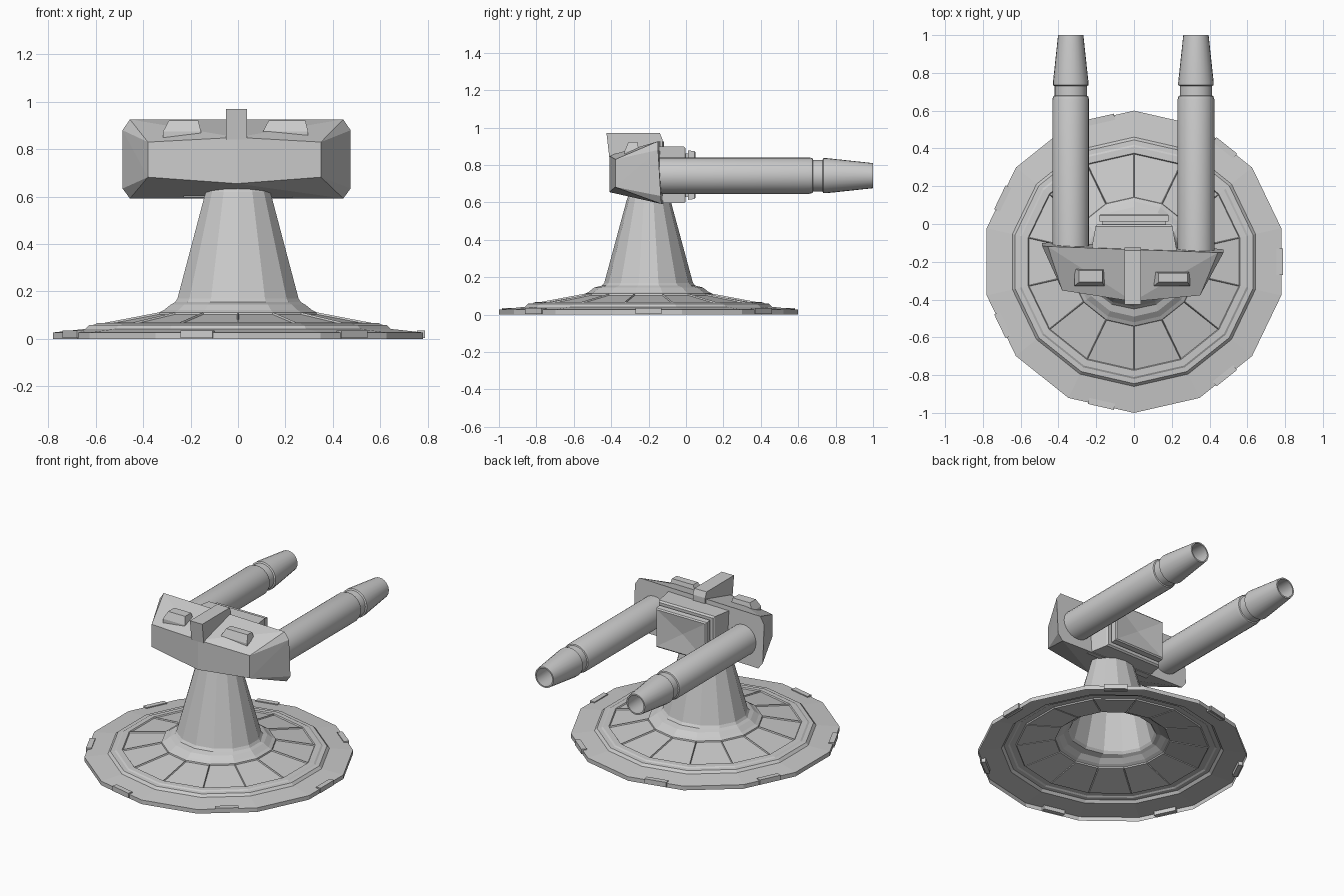
import bpy, bmesh
from math import sin, cos, pi, radians
from mathutils import Matrix, Vector

if "Cube" in bpy.data.objects:
    bpy.data.objects.remove(bpy.data.objects["Cube"])


def finish(bm, name):
    me = bpy.data.meshes.new(name)
    bm.to_mesh(me)
    bm.free()
    ob = bpy.data.objects.new(name, me)
    bpy.context.collection.objects.link(ob)
    return ob


def lathe(bm, profile, sides):
    """Open surface of revolution; profile rows are (x radius, y radius, z), outside to the right."""
    rings = [[bm.verts.new((rx * cos(pi / 2 + 2 * pi * i / sides),
                            ry * sin(pi / 2 + 2 * pi * i / sides), z)) for i in range(sides)]
             for rx, ry, z in profile]
    bands = []
    for a, b in zip(rings, rings[1:]):
        bands.append([bm.faces.new((a[i], a[(i + 1) % sides], b[(i + 1) % sides], b[i]))
                      for i in range(sides)])
    return rings, bands


def hull(name, points):
    bm = bmesh.new()
    for p in points:
        bm.verts.new(p)
    bmesh.ops.convex_hull(bm, input=bm.verts[:])
    bmesh.ops.dissolve_limit(bm, angle_limit=radians(1), verts=bm.verts[:], edges=bm.edges[:])
    bmesh.ops.recalc_face_normals(bm, faces=bm.faces[:])
    return finish(bm, name)


def block(x0, x1, y0, y1, z):
    return [(x, y, z) for x in (x0, x1) for y in (y0, y1)]


# Base disc: 14-sided hollow shell with sunken panels
SIDES, CY = 14, -0.2
disc = [(.8, 0), (.8, .027), (.66, .042), (.645, .058), (.62, .06), (.61, .066), (.575, .068),
        (.34, .112), (.32, .122), (.29, .145)]
bm = bmesh.new()
profile = [(r, r, z) for r, z in disc] + [(.272, .25, .155), (.262, .237, .17)]
_, bands = lathe(bm, profile, SIDES)
bmesh.ops.inset_individual(bm, faces=bands[6], thickness=.008, depth=0)
bmesh.ops.inset_individual(bm, faces=bands[6], thickness=.005, depth=-.008)
finish(bm, "base_disc").location.y = CY

# Pedestal column, slightly oval, running up into the head
bm = bmesh.new()
lathe(bm, [(.262, .237, .17), (.14, .115, .62), (.122, .1, .65), (.1, .085, .7)], SIDES)
finish(bm, "pedestal_column").location.y = CY

# Clamps on every other side of the rim
for k in range(7):
    ob = hull(f"rim_clamp_{k + 1}", block(.755, .788, -.07, .07, .004) + block(.755, .788, -.07, .07, .036))
    ob.location.y = CY
    ob.rotation_euler.z = 2 * pi * k / 7

# Head: chamfered octagon at the back, narrower wedge at the front, slightly skewed
pts = []
for s in (-1, 1):
    for x, z in ((.45, .926), (.481, .88), (.481, .634), (.45, .592)):
        pts.append((s * x - .006, -.135 + .02 * (.926 - z) / .334 - .036 * s * x, z))
    for z in (.83, .682):
        pts.append((s * .365 - .015, -.365 - .036 * s * .365, z))
pts += [(-.005, -.41, .85), (-.005, -.41, .655)]
hull("turret_head", pts)

# Centre fin on the roof
hull("roof_fin", [(x, y, z) for x in (-.051, .038)
                  for y, z in ((-.425, .97), (-.41, .84), (-.14, .97), (-.125, .935), (-.125, .84))])

# Roof pods
for name, x0, x1, y0, y1 in (("left_pod", -.316, -.156, -.328, -.236),
                             ("right_pod", .105, .296, -.328, -.25)):
    hull(name, block(x0, x1, y0, y1, .84) + block(x0, x1, y0, y1, .875)
         + block(x0 + .025, x1 - .012, y0 + .02, y1 - .01, .922))

# Rear housing: stepped block with a shallow sunken pyramid on its end
bm = bmesh.new()
rows = [(-.16, .23, .596, .898), (-.012, .203, .596, .898), (-.002, .196, .605, .888),
        (-.002, .17, .63, .862), (.012, .17, .63, .862), (.012, .183, .614, .878),
        (.045, .183, .618, .874), (.052, .176, .626, .866)]
rings = [[bm.verts.new((x, y, z)) for x, z in ((-w, a), (w, a), (w, b), (-w, b))] for y, w, a, b in rows]
for a, b in zip(rings, rings[1:]):
    for i in range(4):
        bm.faces.new((a[i], a[(i + 1) % 4], b[(i + 1) % 4], b[i]))
bm.faces.new(rings[0])
apex = bm.verts.new((0, .035, .746))
for i in range(4):
    bm.faces.new((rings[-1][i], rings[-1][(i + 1) % 4], apex))
bmesh.ops.recalc_face_normals(bm, faces=bm.faces[:])
finish(bm, "rear_housing")

# Twin barrels with neck, tapered muzzle and bore
barrel = [(.097, -.17), (.097, .66), (.092, .677), (.085, .68), (.085, .73), (.094, .735), (.094, .75),
          (.067, 1), (.058, 1), (.075, .75), (.075, .6), (0.001, .6)]
for name, x in (("left_barrel", -.335), ("right_barrel", .328)):
    bm = bmesh.new()
    lathe(bm, [(r, r, d) for r, d in barrel], 24)
    bm.transform(Matrix.Translation((x, 0, .743)) @ Matrix.Rotation(-pi / 2, 4, 'X'))
    ob = finish(bm, name)
    bpy.ops.object.select_all(action='DESELECT')
    ob.select_set(True)
    bpy.context.view_layer.objects.active = ob
    bpy.ops.object.shade_smooth_by_angle(angle=radians(30))
